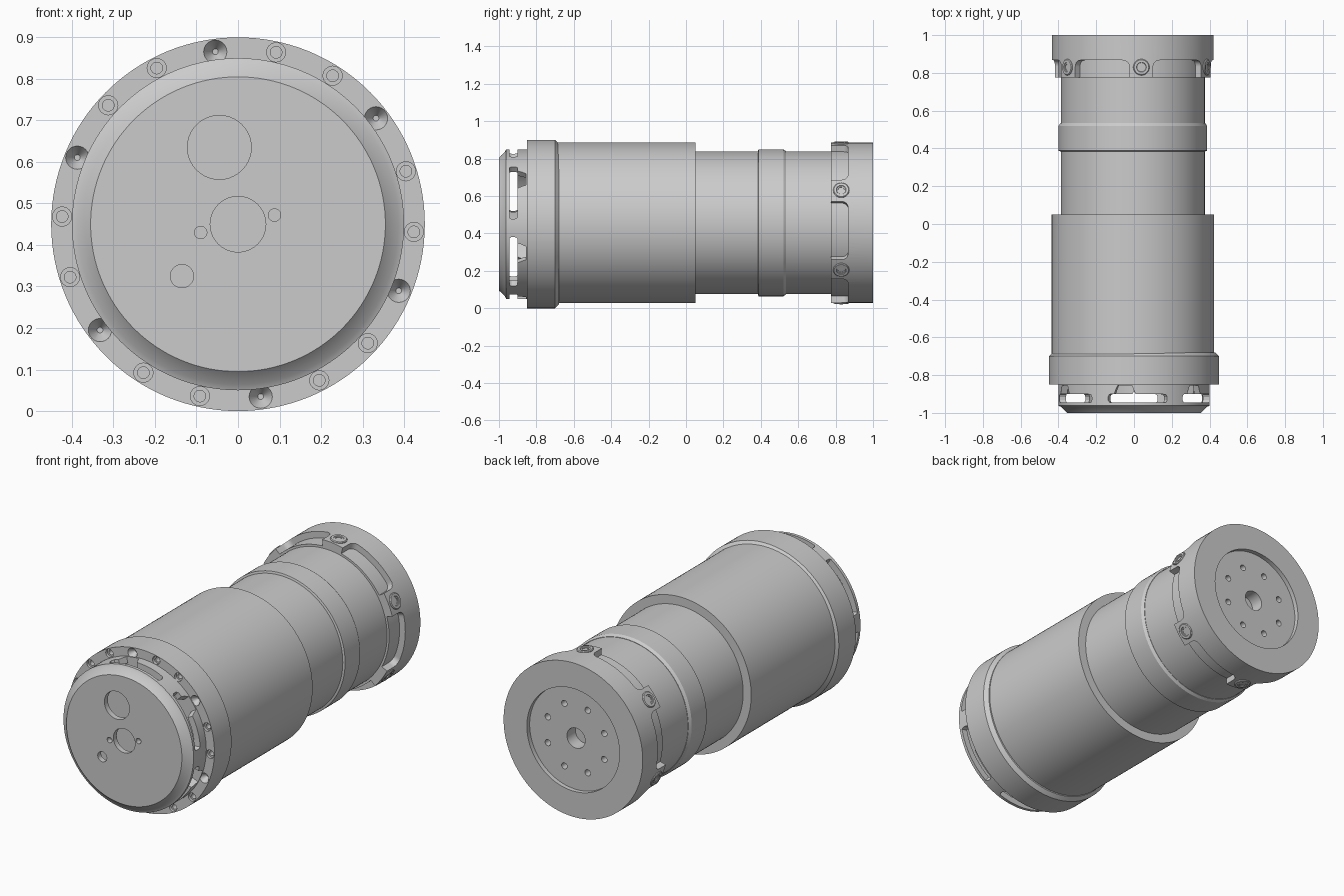
import bpy, bmesh
from math import cos, sin, pi, radians, sqrt
from mathutils import Vector, Matrix

if "Cube" in bpy.data.objects:
    bpy.data.objects.remove(bpy.data.objects["Cube"])

FRONT = (0.0, 0.45)        # axis (x, z) of the front parts
REAR = (-0.006, 0.457)     # axis of the slightly offset rear parts


def polar(r, deg, centre):
    a = radians(deg)
    return centre[0] + r * cos(a), centre[1] + r * sin(a)


def lathe(bm, profile, centre=(0, 0), n=128):
    """Turn (radius, y) points about a y axis and cap both ends."""
    rings = []
    for r, y in profile:
        rings.append([bm.verts.new((centre[0] + r * cos(2 * pi * i / n), y,
                                    centre[1] + r * sin(2 * pi * i / n))) for i in range(n)])
    for a, b in zip(rings, rings[1:]):
        for i in range(n):
            j = (i + 1) % n
            bm.faces.new((a[i], a[j], b[j], b[i]))
    bm.faces.new(rings[0])
    bm.faces.new(rings[-1])
    return [v for ring in rings for v in ring]


def sector(bm, columns, r0, r1, centre):
    """Curved block from (angle, y low, y high) columns."""
    rows = []
    for deg, lo, hi in columns:
        xi, zi = polar(r0, deg, centre)
        xo, zo = polar(r1, deg, centre)
        rows.append([bm.verts.new(p) for p in
                     ((xi, lo, zi), (xi, hi, zi), (xo, hi, zo), (xo, lo, zo))])
    for a, b in zip(rows, rows[1:]):
        for i in range(4):
            j = (i + 1) % 4
            bm.faces.new((a[i], a[j], b[j], b[i]))
    bm.faces.new(rows[0])
    bm.faces.new(rows[-1])


def finish(bm, name, smooth=True):
    bmesh.ops.recalc_face_normals(bm, faces=bm.faces)
    mesh = bpy.data.meshes.new(name)
    bm.to_mesh(mesh)
    bm.free()
    ob = bpy.data.objects.new(name, mesh)
    bpy.context.collection.objects.link(ob)
    if smooth:
        shade(ob)
    return ob


def activate(ob):
    bpy.ops.object.select_all(action='DESELECT')
    ob.select_set(True)
    bpy.context.view_layer.objects.active = ob


def shade(ob):
    activate(ob)
    bpy.ops.object.shade_smooth_by_angle(angle=radians(25))


def turned(name, profile, centre, smooth=True):
    bm = bmesh.new()
    lathe(bm, profile, centre)
    return finish(bm, name, smooth)


def cut(ob, bm):
    cutter = finish(bm, "cutter", False)
    cutter.hide_render = True
    activate(ob)
    mod = ob.modifiers.new("cut", 'BOOLEAN')
    mod.operation, mod.solver, mod.object = 'DIFFERENCE', 'EXACT', cutter
    bpy.ops.object.modifier_apply(modifier=mod.name)
    bpy.data.objects.remove(cutter)


# Hollow front cup with a chamfered rim
cup = turned("front_cup", [(.365, -.97), (.365, -.85), (.40, -.85), (.40, -.962),
                           (.386, -.968), (.355, -1)], FRONT, False)
bm = bmesh.new()
for x, z, r in ((0, .45, .067), (-.045, .635, .077), (.088, .472, .015),
                (-.09, .43, .015), (-.135, .325, .028)):
    lathe(bm, [(r, -1.05), (r, -.955)], (x, z), 40)
# Six bayonet slots with a tapered entry notch
for k in range(6):
    steps = [(-23, -.915), (-22, -.902), (-17, -.9), (-12, -.9), (-6, -.9), (-2, -.9),
             (1.8, -.9), (4.5, -.855), (10, -.855), (15.5, -.855), (18.2, -.9),
             (20, -.9), (22, -.902), (23, -.915)]
    sector(bm, [(87 + 60 * k + d, -.945 + max(0, abs(d) - 22) * .012, hi)
                for d, hi in steps], .33, .45, FRONT)
cut(cup, bm)
shade(cup)

# Bolted front flange: counterbored holes, every third one conical
flange = turned("front_flange", [(.45, -.85), (.45, -.70), (.43, -.68)], FRONT, False)
bm = bmesh.new()
for k in range(18):
    deg = -2.5 + 20 * k
    if k % 3 == 2:
        lathe(bm, [(.028, -.88), (.028, -.848), (.007, -.815)], polar(.419, deg, FRONT), 24)
    else:
        lathe(bm, [(.023, -.88), (.023, -.835), (.014, -.835), (.014, -.80)],
              polar(.424, deg, FRONT), 24)
cut(flange, bm)
shade(flange)

# Main barrel, slimmer rear barrel and its raised band
turned("main_barrel", [(.43, -.69), (.43, .05)], REAR)
turned("rear_barrel", [(.381, .04), (.381, .80)], REAR)
turned("barrel_band", [(.385, .385), (.393, .388), (.393, .52), (.383, .535)], REAR)

# Rear cap with recessed end face
cap = turned("rear_cap", [(.428, .775), (.428, 1), (.285, 1), (.285, .975)], REAR, False)
bm = bmesh.new()
lathe(bm, [(.056, .90), (.056, 1.02)], REAR, 40)
for k in range(8):
    lathe(bm, [(.017, .92), (.017, 1.02)], polar(.188, 22.5 + 45 * k, REAR), 20)
# Rounded scallops between the screw pads
HALF, CORNER = 21.5, .035
for k in range(6):
    cols = []
    for i in range(33):
        d = -HALF * cos(pi * i / 32)
        edge = max(0, min(CORNER, radians(HALF - abs(d)) * .428))
        hi = .867 - CORNER + sqrt(CORNER ** 2 - (CORNER - edge) ** 2)
        cols.append((54 + 60 * k + d, .70, hi))
    sector(bm, cols, .393, .50, REAR)
cut(cap, bm)
shade(cap)

# Radial screws on the pads
for k in range(6):
    bm = bmesh.new()
    verts = lathe(bm, [(.043, -.03), (.043, .002), (.039, .006), (.026, .006),
                       (.024, .003), (.017, .003), (.017, -.012)], n=32)
    a = radians(84 + 60 * k)
    out = Vector((cos(a), 0, sin(a)))
    centre = Vector((REAR[0], .83, REAR[1])) + out * .428
    rot = out.to_track_quat('Y', 'Z').to_matrix().to_4x4()
    bmesh.ops.transform(bm, matrix=Matrix.Translation(centre) @ rot, verts=verts)
    finish(bm, f"pad_screw_{k + 1}")
